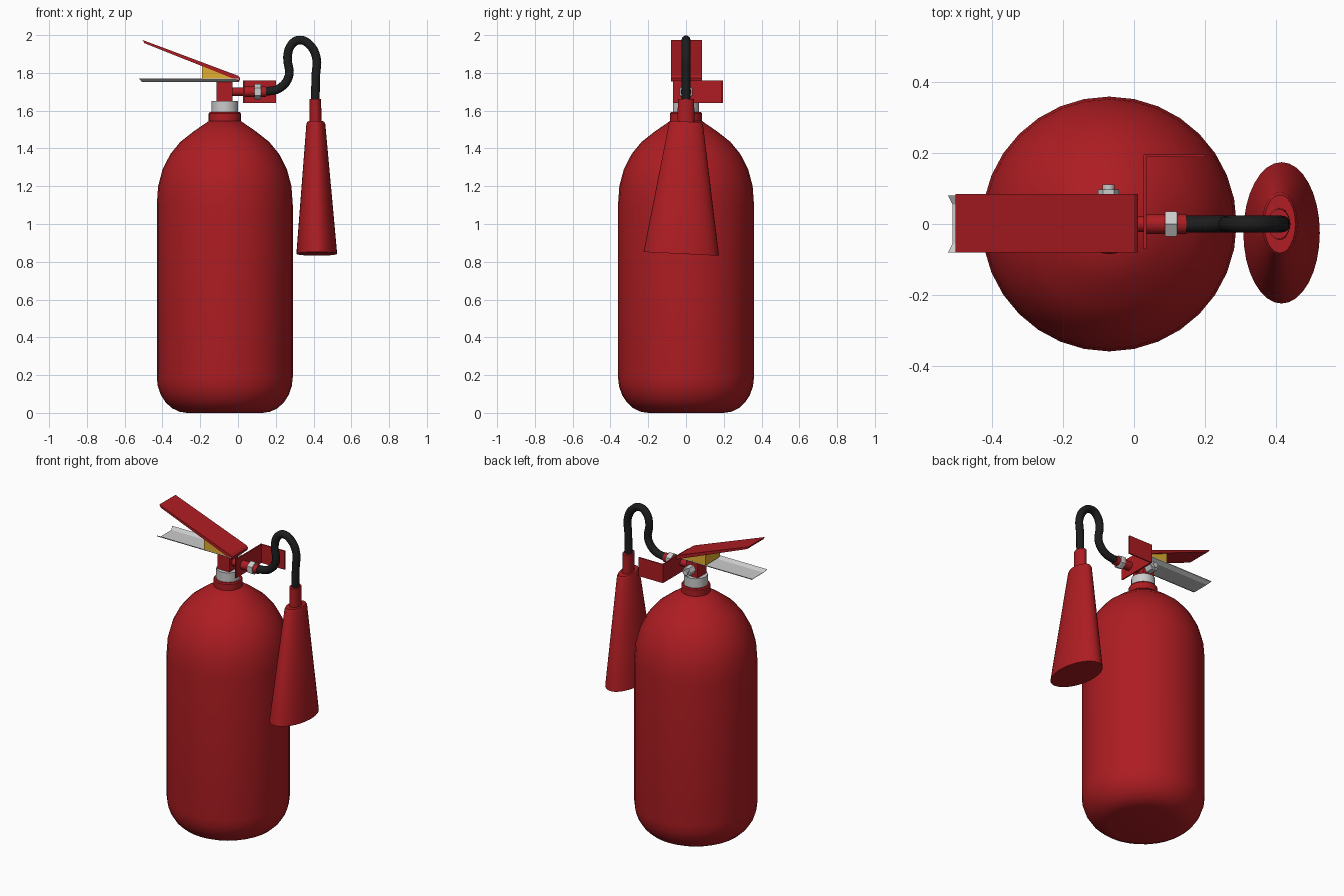
import bpy, bmesh, math
from mathutils import Vector, Matrix

if "Cube" in bpy.data.objects:
    bpy.data.objects.remove(bpy.data.objects["Cube"])


def material(name, rgb):
    m = bpy.data.materials.new(name)
    m.diffuse_color = (*rgb, 1)
    m.use_nodes = True
    m.node_tree.nodes["Principled BSDF"].inputs["Base Color"].default_value = m.diffuse_color
    return m


RED = material("red_paint", (0.42, 0.012, 0.016))
BLACK = material("black_rubber", (0.012, 0.012, 0.012))
YELLOW = material("yellow_pin", (0.75, 0.42, 0.03))


def finish(name, bm, mat=None, smooth=True):
    bmesh.ops.recalc_face_normals(bm, faces=bm.faces)
    me = bpy.data.meshes.new(name)
    bm.to_mesh(me)
    bm.free()
    ob = bpy.data.objects.new(name, me)
    bpy.context.collection.objects.link(ob)
    if mat:
        me.materials.append(mat)
    if smooth:
        bpy.ops.object.select_all(action='DESELECT')
        ob.select_set(True)
        bpy.context.view_layer.objects.active = ob
        bpy.ops.object.shade_smooth_by_angle(angle=math.radians(35))
    return ob


def loft(name, rings, n, mat=None, matrix=None, smooth=True):
    """Capped skin over rings of (centre, x radius, y radius, tilt about x)."""
    bm = bmesh.new()
    loops = []
    for c, rx, ry, tilt in rings:
        rot = Matrix.Rotation(tilt, 3, 'X')
        loops.append([bm.verts.new(Vector(c) + rot @ Vector(
            (rx * math.cos(math.tau * i / n), ry * math.sin(math.tau * i / n), 0)))
            for i in range(n)])
    for a, b in zip(loops, loops[1:]):
        for i in range(n):
            j = (i + 1) % n
            bm.faces.new((a[i], a[j], b[j], b[i]))
    bm.faces.new(loops[0])
    bm.faces.new(loops[-1])
    if matrix:
        bmesh.ops.transform(bm, matrix=matrix, verts=bm.verts)
    return finish(name, bm, mat, smooth)


def turned(name, profile, n, x=0, mat=None, matrix=None, smooth=True):
    return loft(name, [((x, 0, z), r, r, 0) for r, z in profile], n, mat, matrix, smooth)


def extrude(name, outline, depth, mat=None):
    """Solid from an outline of 3D points swept along a vector."""
    bm = bmesh.new()
    f = bm.faces.new([bm.verts.new(p) for p in outline])
    g = bmesh.ops.extrude_face_region(bm, geom=[f])
    bmesh.ops.translate(bm, vec=depth, verts=[v for v in g["geom"] if isinstance(v, bmesh.types.BMVert)])
    return finish(name, bm, mat, False)


AX = -0.07   # cylinder axis
PZ = 1.70    # outlet height

# cylinder with rounded base and domed shoulder
base = [(0.20 + 0.16 * math.sin(a), 0.19 - 0.19 * math.cos(a))
        for a in (math.radians(15 * k) for k in range(7))]
turned("cylinder_body", base + [(0.36, 1.10), (0.353, 1.20), (0.329, 1.29), (0.288, 1.37),
                                (0.235, 1.435), (0.165, 1.49), (0.085, 1.545)], 32, AX, RED)
turned("neck_collar", [(0.085, 1.52), (0.085, 1.585), (0.08, 1.592)], 32, AX, RED)
turned("neck_ring", [(0.07, 1.58), (0.07, 1.652)], 32, AX)

# valve block
extrude("valve_block", [(-0.115, -0.045, 1.65), (-0.03, -0.045, 1.65),
                        (-0.03, -0.045, 1.757), (-0.115, -0.045, 1.757)], (0, 0.09, 0), RED)

# safety bolt at the back of the valve
back = Matrix.Translation((AX - 0.002, 0, PZ)) @ Matrix.Rotation(-math.pi / 2, 4, 'X')
turned("safety_bolt_head", [(0.03, 0.04), (0.03, 0.098)], 6, 0, None, back, False)
turned("safety_bolt_tip", [(0.017, 0.09), (0.017, 0.112)], 12, 0, None, back)

# outlet pipe and hose coupling
side = Matrix.Translation((0, 0, PZ)) @ Matrix.Rotation(math.pi / 2, 4, 'Y')
turned("outlet_pipe", [(0.022, -0.04), (0.022, 0.035), (0.028, 0.035), (0.028, 0.148)],
       16, 0, RED, side)
turned("coupling_nut", [(0.037, 0.087), (0.041, 0.092), (0.041, 0.118), (0.037, 0.123)],
       6, 0, None, side, False)

# L-shaped wall bracket
t = 0.008
extrude("wall_bracket", [(0.027, -0.07, 1.64), (0.027 + t, -0.07, 1.64), (0.027 + t, 0.197 - t, 1.64),
                         (0.2, 0.197 - t, 1.64), (0.2, 0.197, 1.64), (0.027, 0.197, 1.64)],
        (0, 0, 0.12), RED)

# lower carrying grip: shallow channel with a slanted tip
section = [(-0.08, 1.771), (-0.055, 1.757), (0.055, 1.757), (0.08, 1.771),
           (0.08, 1.766), (0.055, 1.751), (-0.055, 1.751), (-0.08, 1.766)]
bm = bmesh.new()
ends = [[bm.verts.new((x - k * (z - 1.751), y, z)) for y, z in section]
        for x, k in ((-0.508, 0.85), (0.005, 0))]
for i in range(8):
    j = (i + 1) % 8
    bm.faces.new((ends[0][i], ends[0][j], ends[1][j], ends[1][i]))
for loop in ends:
    bm.faces.new(loop)
finish("carrying_grip", bm, None, False)

# upper squeeze lever with a turned-down pivot end
extrude("squeeze_lever", [(-0.505, -0.08, 1.974), (0.0, -0.08, 1.785), (0.012, -0.08, 1.772),
                          (0.007, -0.08, 1.755), (-0.01, -0.08, 1.764), (-0.495, -0.08, 1.957)],
        (0, 0.165, 0), RED)

# yellow safety wedge between grip and lever
extrude("safety_wedge", [(-0.19, -0.075, 1.765), (-0.01, -0.075, 1.762),
                         (-0.01, -0.075, 1.775), (-0.19, -0.075, 1.845)], (0, 0.15, 0), YELLOW)

# bent hose
path = [(0.145, 1.70), (0.222, 1.72), (0.27, 1.785), (0.262, 1.885), (0.285, 1.952), (0.325, 1.974),
        (0.375, 1.953), (0.415, 1.88), (0.412, 1.79), (0.409, 1.65)]
cu = bpy.data.curves.new("hose", 'CURVE')
cu.dimensions = '3D'
cu.bevel_depth = 0.024
cu.bevel_resolution = 3
cu.resolution_u = 4
cu.use_fill_caps = True
sp = cu.splines.new('BEZIER')
sp.bezier_points.add(len(path) - 1)
for p, (x, z) in zip(sp.bezier_points, path):
    p.co = (x, 0, z)
    p.handle_left_type = p.handle_right_type = 'AUTO'
cu.materials.append(BLACK)
bpy.context.collection.objects.link(bpy.data.objects.new("hose", cu))

# flattened discharge horn, leaning slightly forward
tilt = -0.05
loft("discharge_horn", [((0.417, -0.025, 0.842), 0.108, 0.2, tilt),
                        ((0.412, 0, 1.53), 0.05, 0.09, tilt),
                        ((0.412, 0, 1.542), 0.044, 0.082, tilt)], 32, RED)
loft("horn_socket", [((0.411, 0, 1.53), 0.031, 0.045, 0),
                     ((0.409, 0, 1.662), 0.031, 0.043, 0)], 24, RED)
